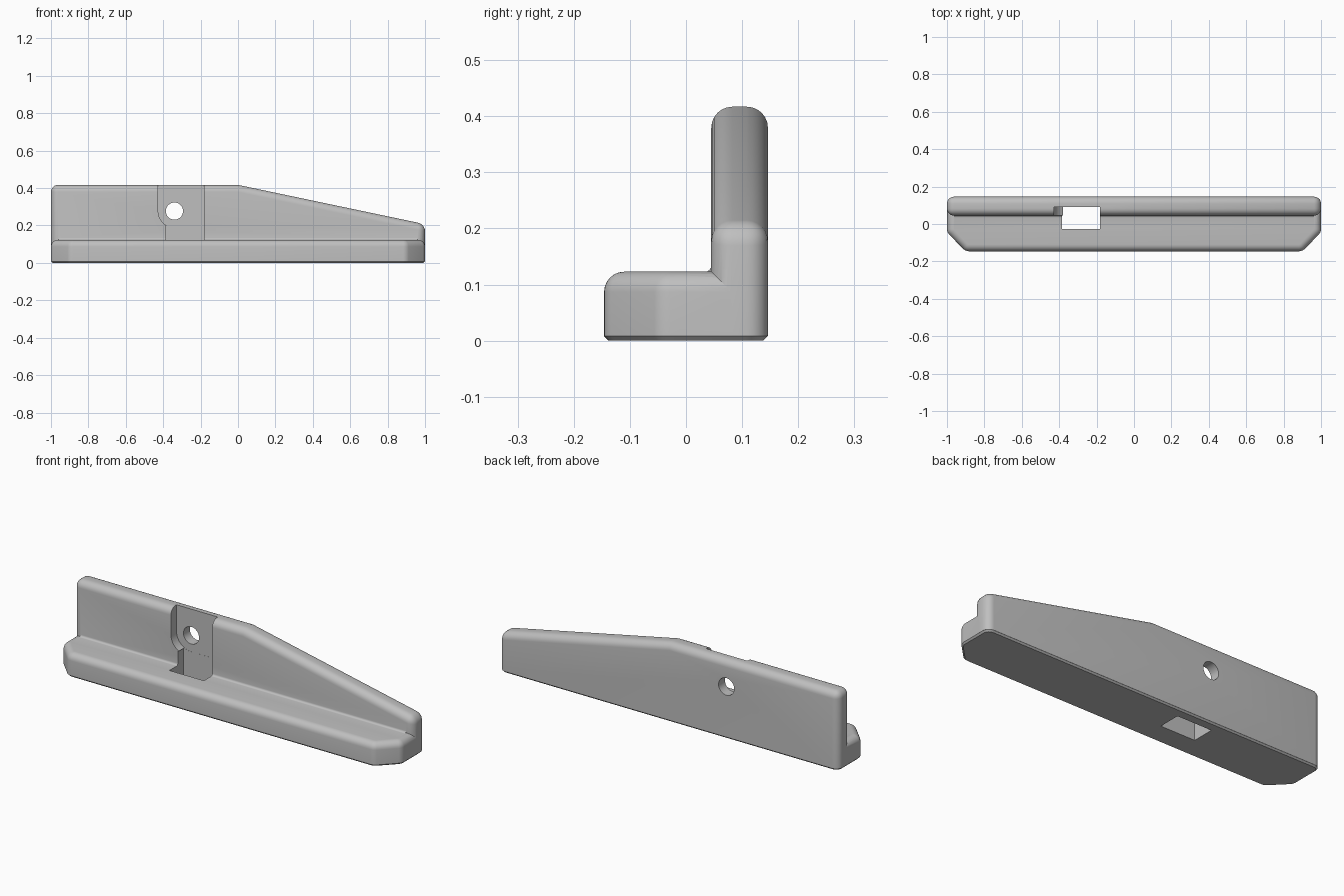
import bpy, bmesh, math
from mathutils import Vector

cube = bpy.data.objects.get("Cube")
if cube:
    bpy.data.objects.remove(cube, do_unlink=True)

grey = bpy.data.materials.new("light_grey")
grey.use_nodes = True
colour = (0.52, 0.52, 0.52, 1)
grey.diffuse_color = colour
grey.node_tree.nodes["Principled BSDF"].inputs["Base Color"].default_value = colour


def prism(points, low, high, axis):
    """Extrude a 2D outline between low and high along an axis."""
    place = {"x": lambda p, d: (d, p[0], p[1]),
             "y": lambda p, d: (p[0], d, p[1]),
             "z": lambda p, d: (p[0], p[1], d)}[axis]
    bm = bmesh.new()
    face = bm.faces.new([bm.verts.new(place(p, low)) for p in points])
    moved = bmesh.ops.extrude_face_region(bm, geom=[face])["geom"]
    shift = Vector(place((0, 0), high - low))
    bmesh.ops.translate(bm, vec=shift,
                        verts=[v for v in moved if isinstance(v, bmesh.types.BMVert)])
    bmesh.ops.recalc_face_normals(bm, faces=bm.faces)
    return bm


def bevel(bm, rule, offset, segments):
    edges = [e for e in bm.edges if rule(*[v.co for v in e.verts], e)]
    bmesh.ops.bevel(bm, geom=edges, offset=offset, segments=segments,
                    profile=0.5, affect="EDGES", clamp_overlap=False)


def finish(bm, name):
    mesh = bpy.data.meshes.new(name)
    bmesh.ops.recalc_face_normals(bm, faces=bm.faces)
    bm.to_mesh(mesh)
    bm.free()
    mesh.materials.append(grey)
    obj = bpy.data.objects.new(name, mesh)
    bpy.context.collection.objects.link(obj)
    return obj


def combine(target, other, operation):
    mod = target.modifiers.new(operation, "BOOLEAN")
    mod.operation, mod.object, mod.solver = operation, other, "EXACT"
    bpy.ops.object.select_all(action="DESELECT")
    bpy.context.view_layer.objects.active = target
    target.select_set(True)
    bpy.ops.object.modifier_apply(modifier=mod.name)
    bpy.data.objects.remove(other, do_unlink=True)


back, wall_front, base_top, rim = 0.146, 0.045, 0.123, 0.008
radius = 0.0375
tiny = 0.0004

# Base plate with clipped front corners and rounded upper edges
end, rear = 1 - tiny, back - tiny
bm = prism([(-end, rear), (-end, -0.045), (-0.9, -back), (0.9, -back),
            (end, -0.045), (end, rear)], 0, base_top, "z")
bevel(bm, lambda a, b, e: abs(a.z - b.z) > 0.1 and a.y > 0, radius, 6)
bevel(bm, lambda a, b, e: abs(a.z - b.z) > 0.1 and a.y < 0, 0.017, 4)
bevel(bm, lambda a, b, e: min(a.z, b.z) > base_top - 0.001, 0.036, 6)
bevel(bm, lambda a, b, e: max(a.z, b.z) < 0.001, rim, 1)
body = finish(bm, "ledge_bracket")

# Upright wall, sloping down towards one end
bm = prism([(-1, rim), (-1, 0.417), (0, 0.417), (1, 0.207), (1, rim)],
           wall_front, back, "y")
bevel(bm, lambda a, b, e: max(a.z, b.z) > rim + 0.01
      and e.calc_face_angle(0) > math.radians(30), radius, 6)
combine(body, finish(bm, "wall"), "UNION")

# Small fillet where the wall meets the base
r = 0.011
cove = [(wall_front - r + r * math.sin(t), base_top + r - r * math.cos(t))
        for t in [math.pi / 2 * i / 4 for i in range(5)]]
cove += [(wall_front + 0.01, base_top + r), (wall_front + 0.01, base_top - 0.01),
         (wall_front - r, base_top - 0.01)]
combine(body, finish(prism(cove, -0.96, 0.96, "x"), "fillet"), "UNION")

# Pocket in the wall front, rounded around the screw hole
cx, cz, pr, right = -0.34, 0.277, 0.087, -0.183
pocket = [(cx - pr * math.cos(t), cz - pr * math.sin(t))
          for t in [math.pi / 2 * i / 10 for i in range(11)]]
pocket += [(right, cz - pr), (right, 0.5), (cx - pr, 0.5)]
combine(body, finish(prism(pocket, -0.02, 0.092, "y"), "pocket_cutter"), "DIFFERENCE")

# Slot through the base
slot = [(-0.386, -0.026), (right, -0.026), (right, 0.0935), (-0.386, 0.0935)]
combine(body, finish(prism(slot, -0.1, 0.186, "z"), "slot_cutter"), "DIFFERENCE")
slot_top = [(-0.386, 0.17), (right, 0.17), (right, 0.2), (-0.386, 0.2)]
combine(body, finish(prism(slot_top, 0.0, 0.0915, "y"), "slot_top_cutter"), "DIFFERENCE")

# Round screw hole
hole = [(cx + 0.046 * math.cos(t), cz + 0.046 * math.sin(t))
        for t in [math.tau * i / 32 for i in range(32)]]
combine(body, finish(prism(hole, -0.3, 0.3, "y"), "hole_cutter"), "DIFFERENCE")

bpy.ops.object.shade_smooth_by_angle(angle=math.radians(30))
